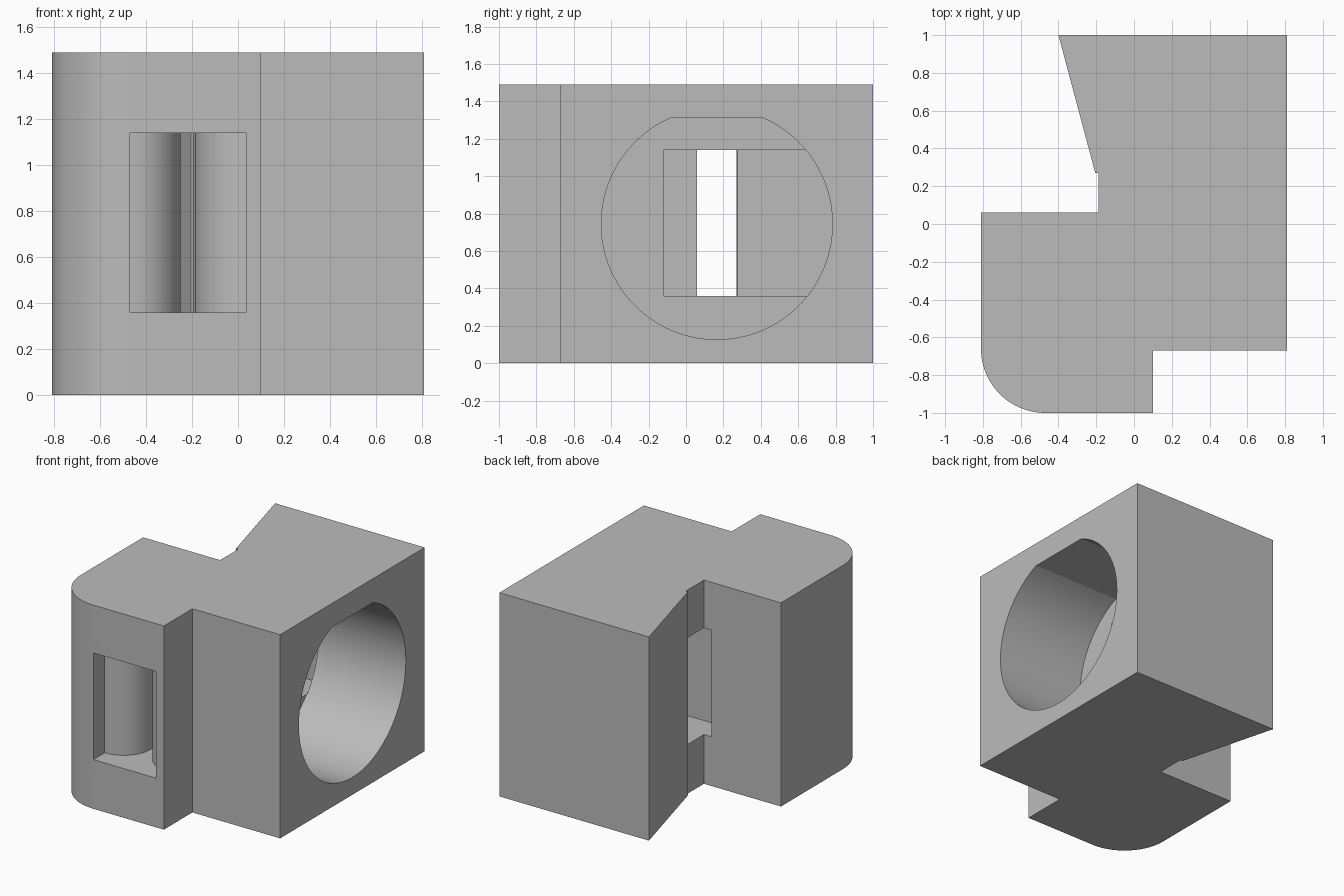
import bpy, bmesh, math
from mathutils import Matrix

old = bpy.data.objects.get("Cube")
if old:
    bpy.data.objects.remove(old, do_unlink=True)

GREY = (0.5, 0.5, 0.5, 1.0)
grey = bpy.data.materials.new("plain grey")
grey.use_nodes = True
grey.diffuse_color = GREY
grey.node_tree.nodes["Principled BSDF"].inputs["Base Color"].default_value = GREY


def arc(cx, cy, r, start, end, steps):
    """Points on an arc, angles in degrees."""
    angles = [math.radians(start + (end - start) * i / steps) for i in range(steps + 1)]
    return [(cx + r * math.cos(a), cy + r * math.sin(a)) for a in angles]


def prism(name, outline, low, high, matrix=Matrix()):
    """Extrude a flat outline from low to high along its own z axis."""
    bm = bmesh.new()
    base = bm.faces.new([bm.verts.new((x, y, low)) for x, y in outline])
    grown = bmesh.ops.extrude_face_region(bm, geom=[base])
    tops = [g for g in grown["geom"] if isinstance(g, bmesh.types.BMVert)]
    bmesh.ops.translate(bm, vec=(0, 0, high - low), verts=tops)
    bm.transform(matrix)
    bmesh.ops.recalc_face_normals(bm, faces=bm.faces)
    mesh = bpy.data.meshes.new(name)
    bm.to_mesh(mesh)
    bm.free()
    mesh.materials.append(grey)
    obj = bpy.data.objects.new(name, mesh)
    bpy.context.collection.objects.link(obj)
    return obj


# Block with rounded front corner, side notch and slanted back side
body = prism("body",
             [(0.81, 1), (-0.40, 1), (-0.205, 0.27), (-0.187, 0.27),
              (-0.187, 0.06), (-0.81, 0.06)]
             + arc(-0.47, -0.66, 0.34, 180, 270, 24)
             + [(0.10, -1), (0.10, -0.67), (0.81, -0.67)], 0, 1.49)

# Front window with flared lips, narrow slot and inner pocket
slot = prism("slot_cutter",
             [(-0.47, -1.1)] + arc(-0.47, -0.65, 0.22, -90, 0, 16)
             + [(-0.25, 0.16), (-0.195, 0.16), (-0.195, 0.268), (-0.187, 0.275),
                (-0.187, 0.85), (0.105, 0.85), (0.105, -0.12), (-0.187, -0.12)]
             + arc(0.035, -0.65, 0.222, 180, 270, 16)
             + [(0.035, -1.1)], 0.36, 1.14)

# Round bore from the side, with a flat top
flat = math.degrees(math.asin(0.57 / 0.618))
turn = Matrix(((0, 0, 1, 0), (1, 0, 0, 0.165), (0, 1, 0, 0.745), (0, 0, 0, 1)))
bore = prism("bore_cutter", arc(0, 0, 0.618, 180 - flat, 360 + flat, 80), 0.10, 1.0, turn)

bpy.context.view_layer.objects.active = body
for cutter in (slot, bore):
    cut = body.modifiers.new(cutter.name, "BOOLEAN")
    cut.operation = "DIFFERENCE"
    cut.solver = "EXACT"
    cut.object = cutter
    bpy.ops.object.modifier_apply(modifier=cut.name)
    bpy.data.objects.remove(cutter, do_unlink=True)

bpy.ops.object.select_all(action="DESELECT")
body.select_set(True)
bpy.ops.object.shade_smooth_by_angle(angle=math.radians(20))
